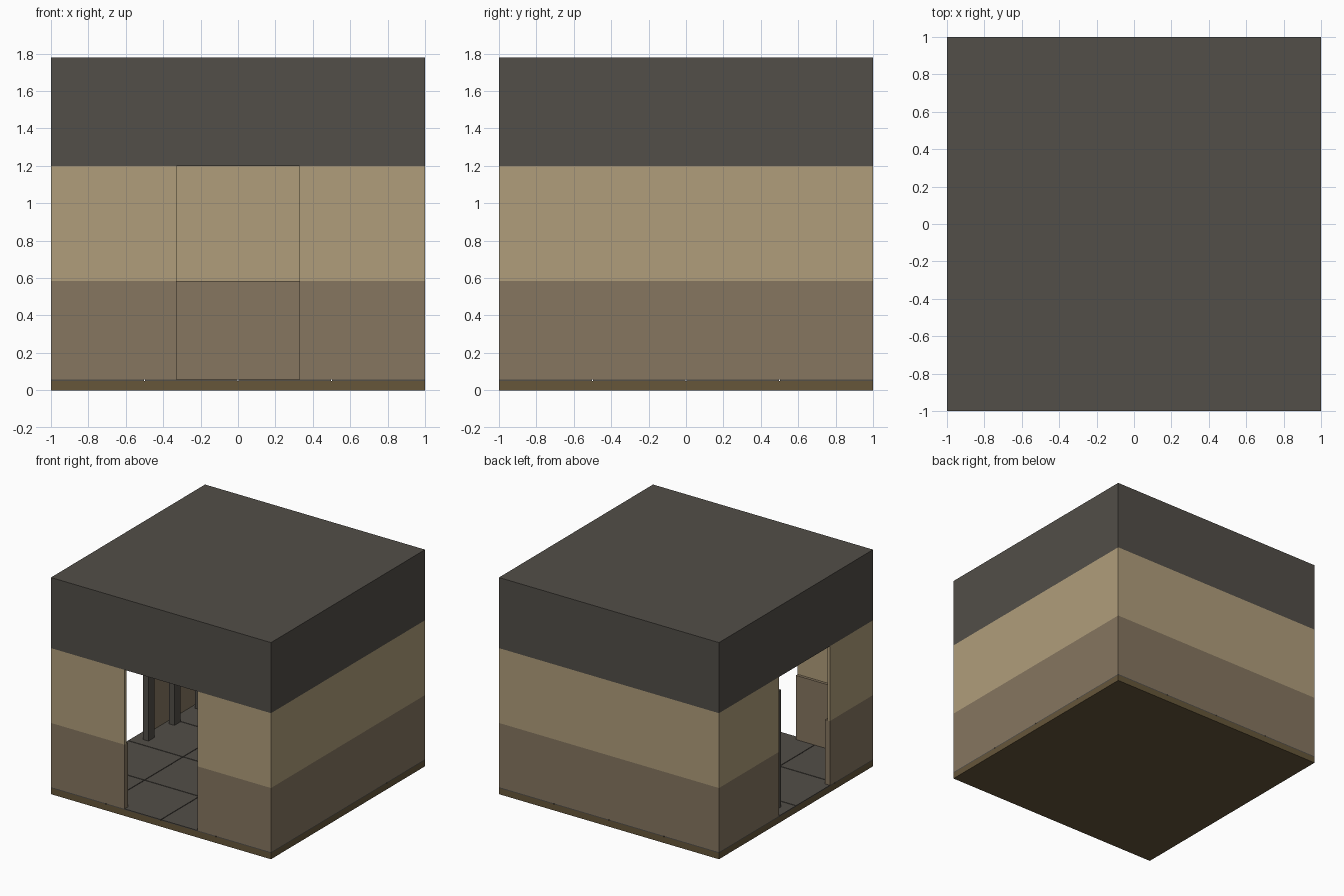
import bpy
import bmesh

if "Cube" in bpy.data.objects:
    bpy.data.objects.remove(bpy.data.objects["Cube"], do_unlink=True)


def material(name, rgb):
    linear = [((c / 255 + 0.055) / 1.055) ** 2.4 for c in rgb] + [1.0]
    mat = bpy.data.materials.new(name)
    mat.use_nodes = True
    mat.diffuse_color = linear
    bsdf = mat.node_tree.nodes["Principled BSDF"]
    bsdf.inputs["Base Color"].default_value = linear
    bsdf.inputs["Roughness"].default_value = 0.9
    return mat


TAN = material("tan plaster", (176, 158, 123))
BROWN = material("brown wainscot", (134, 118, 96))
EARTH = material("earth brown", (102, 86, 58))
SLATE = material("slate grey", (82, 78, 72))


def finish(name, bm, mat):
    bmesh.ops.recalc_face_normals(bm, faces=bm.faces)
    mesh = bpy.data.meshes.new(name)
    bm.to_mesh(mesh)
    bm.free()
    mesh.materials.append(mat)
    obj = bpy.data.objects.new(name, mesh)
    bpy.context.collection.objects.link(obj)
    return obj


def prism(name, plan, z0, z1, mat):
    """Extrude a plan outline from z0 up to z1."""
    bm = bmesh.new()
    face = bm.faces.new([bm.verts.new((x, y, z0)) for x, y in plan])
    result = bmesh.ops.extrude_face_region(bm, geom=[face])
    top = [v for v in result["geom"] if isinstance(v, bmesh.types.BMVert)]
    bmesh.ops.translate(bm, verts=top, vec=(0, 0, z1 - z0))
    return finish(name, bm, mat)


def block(name, x0, x1, y0, y1, z0, z1, mat):
    return prism(name, [(x0, y0), (x1, y0), (x1, y1), (x0, y1)], z0, z1, mat)


# Key levels and door openings
BASE, FLOOR, RAIL, LINTEL, CEILING, TOP = 0.05, 0.058, 0.585, 1.2, 1.727, 1.78
DOOR = 0.33
SIDE_FRONT, SIDE_BACK = -0.44, 0.22

# Ground slab
block("ground_slab", -1, 1, -1, 1, 0, BASE, EARTH)

# Floor tiles with narrow joints
GAP = 0.003
for i in range(4):
    for j in range(4):
        x, y = -1 + i / 2, -1 + j / 2
        block("floor_tile",
              x + GAP * (i > 0), x + 0.5 - GAP * (i < 3),
              y + GAP * (j > 0), y + 0.5 - GAP * (j < 3),
              BASE, FLOOR, SLATE)


# Walls: a corner piece between the doors and a long piece round the rest
def walls(name, t, z0, z1, mat):
    n = 1 - t
    corner = [(-1, -1), (-DOOR, -1), (-DOOR, -n), (-n, -n),
              (-n, SIDE_FRONT), (-1, SIDE_FRONT)]
    rest = [(DOOR, -1), (1, -1), (1, 1), (-1, 1), (-1, SIDE_BACK),
            (-n, SIDE_BACK), (-n, n), (n, n), (n, -n), (DOOR, -n)]
    prism(name + "_corner", corner, z0, z1, mat)
    prism(name + "_main", rest, z0, z1, mat)


walls("lower_wall", 0.045, FLOOR, RAIL, BROWN)
walls("upper_wall", 0.022, RAIL, LINTEL, TAN)

# Continuous band over the doors
bm = bmesh.new()
ring = [bm.verts.new((x, y, z)) for z in (LINTEL, CEILING)
        for x, y in ((-1, -1), (1, -1), (1, 1), (-1, 1))]
for k in range(4):
    m = (k + 1) % 4
    bm.faces.new((ring[k], ring[m], ring[m + 4], ring[k + 4]))
band = finish("lintel_band", bm, SLATE)
solid = band.modifiers.new("thickness", "SOLIDIFY")
solid.thickness = 0.03
solid.offset = -1
solid.use_even_offset = True

# Roof slab
block("roof_slab", -1, 1, -1, 1, CEILING, TOP, SLATE)

# Row of posts inside, by the side wall
for k in range(3):
    y = 0.08 + k * 0.337
    block("inner_post", -0.92, -0.87, y, y + 0.08, FLOOR, 1.02, SLATE)
